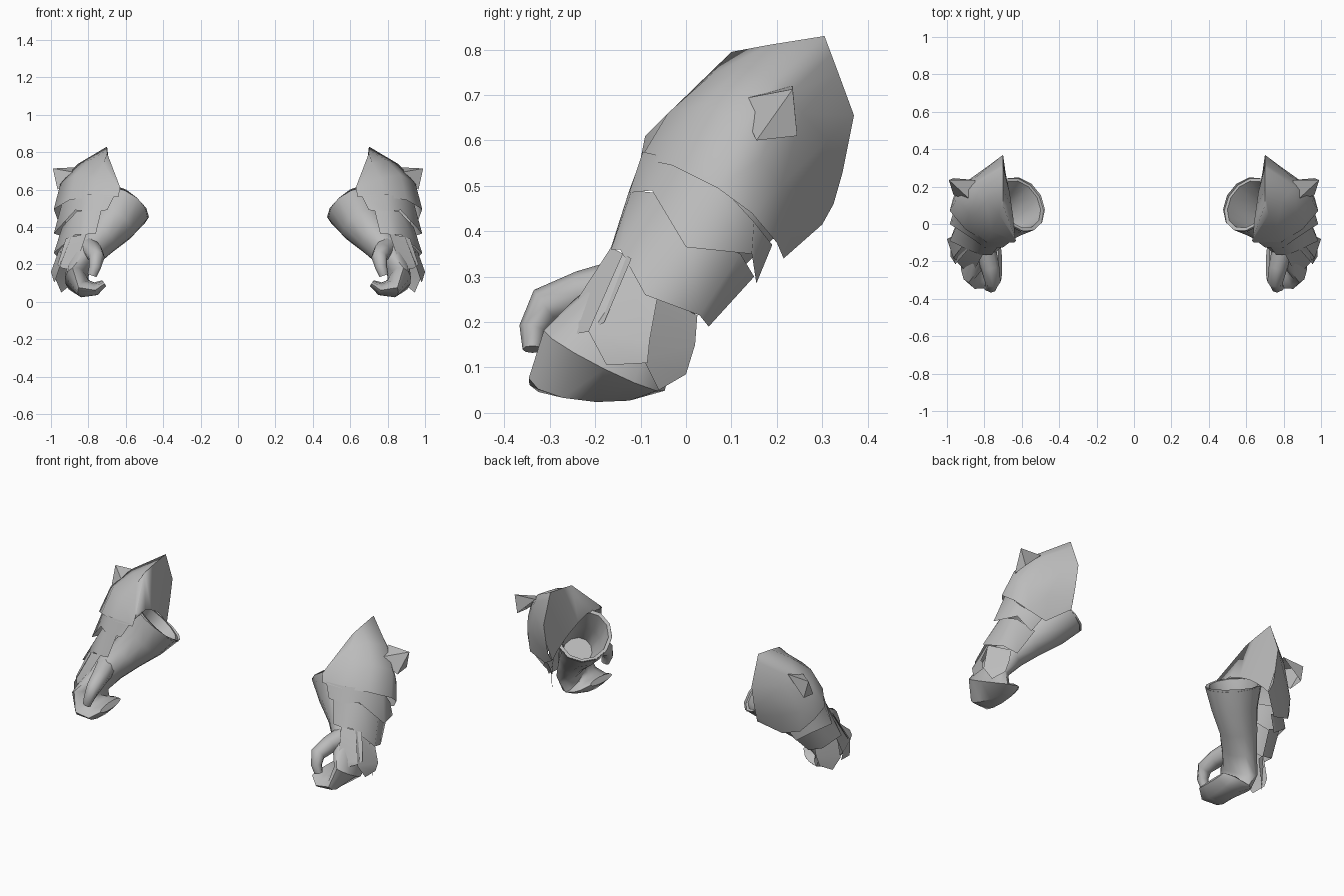
import bpy, bmesh, math
from mathutils import Vector

steel = bpy.data.materials.new("grey_steel")
steel.diffuse_color = (0.5, 0.5, 0.5, 1)


def finish(name, bm, angle=50):
    """Make a mirrored, smooth shaded object from a bmesh."""
    bmesh.ops.recalc_face_normals(bm, faces=bm.faces[:])
    me = bpy.data.meshes.new(name)
    bm.to_mesh(me)
    bm.free()
    me.materials.append(steel)
    ob = bpy.data.objects.new(name, me)
    bpy.context.collection.objects.link(ob)
    bpy.ops.object.select_all(action='DESELECT')
    ob.select_set(True)
    bpy.context.view_layer.objects.active = ob
    bpy.ops.object.shade_smooth_by_angle(angle=math.radians(angle))
    mod = ob.modifiers.new("other_hand", 'MIRROR')
    mod.use_mirror_merge = False
    return ob


def sheet(name, rows):
    """Skin rows of points into a plate."""
    bm = bmesh.new()
    grid = [[bm.verts.new(p) for p in row] for row in rows]
    for a, b in zip(grid, grid[1:]):
        for i in range(len(a) - 1):
            bm.faces.new((a[i], a[i + 1], b[i + 1], b[i]))
    return finish(name, bm, 100)


def tube(name, rings, width_dir, end_dir=None, sides=12, cap=True, axis=None):
    """Sweep ellipses (x, y, z, half thickness, half width) along a path."""
    bm = bmesh.new()
    cs = [Vector(r[:3]) for r in rings]
    loops = []
    for i, r in enumerate(rings):
        t = axis or (cs[min(i + 1, len(cs) - 1)] - cs[max(i - 1, 0)])
        t = t.normalized()
        w = width_dir.lerp(end_dir or width_dir, min(1, i / 6))
        w = (w - w.dot(t) * t).normalized()
        e = w.cross(t)
        loops.append([bm.verts.new(cs[i] + e * r[3] * math.cos(a) + w * r[4] * math.sin(a))
                      for a in (2 * math.pi * k / sides for k in range(sides))])
    for a, b in zip(loops, loops[1:]):
        for k in range(sides):
            n = (k + 1) % sides
            bm.faces.new((a[k], a[n], b[n], b[k]))
    if cap:
        bm.faces.new(loops[-1])
    return finish(name, bm)


# Glove: open cuff, wrist, back of hand, curled fingers
across = Vector((0, 0.88, -0.4))
tube("glove", [
    (.61, .105, .515, .15, .165), (.665, .05, .42, .125, .13),
    (.74, -.01, .335, .10, .11), (.805, -.08, .26, .085, .105),
    (.855, -.14, .18, .065, .13), (.865, -.18, .115, .06, .15),
    (.82, -.20, .07, .05, .15), (.76, -.205, .07, .035, .14),
    (.715, -.205, .10, .018, .10)], across, Vector((0, 1, .05)))

# Rolled rim and inside of the cuff
tube("cuff_lining", [
    (.61, .105, .515, .15, .165), (.61, .105, .515, .13, .145),
    (.665, .05, .42, .105, .11), (.74, -.01, .335, .08, .09)],
    across, axis=Vector((.51, -.47, -.71)))

# Thumb hooking down in front of the fingers
tube("thumb", [
    (.80, -.12, .285, .06, .06), (.77, -.23, .265, .048, .05),
    (.755, -.31, .237, .042, .042), (.765, -.338, .185, .03, .032),
    (.78, -.338, .14, .022, .025)], Vector((1, 0, 0)), sides=8)

# Large elbow plate: lower lip, body, shoulder, crest, inner wall
sheet("elbow_plate", [
    [(.64, -.10, .56), (.78, -.10, .56), (.90, -.03, .545), (.985, .07, .495),
     (.965, .145, .44), (.91, .20, .375), (.80, .215, .34), (.69, .30, .415)],
    [(.63, -.09, .61), (.76, -.04, .66), (.87, .04, .68), (.95, .13, .63),
     (.95, .165, .56), (.92, .21, .50), (.82, .26, .47), (.70, .325, .46)],
    [(.632, -.085, .615), (.72, .05, .74), (.79, .12, .76), (.86, .20, .735),
     (.86, .225, .70), (.84, .255, .66), (.78, .31, .60), (.70, .345, .53)],
    [(.635, -.075, .625), (.70, .10, .795), (.70, .18, .81), (.70, .305, .83),
     (.70, .32, .79), (.70, .335, .75), (.70, .37, .655), (.70, .345, .53)],
    [(.635, -.085, .60), (.645, .03, .61), (.655, .10, .58), (.665, .17, .54),
     (.67, .195, .52), (.675, .22, .50), (.685, .26, .46), (.69, .30, .415)]])

# Spike on the elbow plate
bm = bmesh.new()
base = [bm.verts.new(p) for p in
        [(.86, .115, .69), (.965, .155, .60), (.965, .245, .61), (.85, .235, .72)]]
tip = bm.verts.new((.99, .235, .713))
for i in range(4):
    bm.faces.new((base[i], base[(i + 1) % 4], tip))
finish("elbow_spike", bm, 20)

# Overlapping forearm bands
sheet("upper_band", [
    [(.66, -.095, .57), (.79, -.095, .575), (.87, -.03, .56), (.94, .05, .53),
     (.92, .15, .42), (.80, .19, .37)],
    [(.70, -.125, .49), (.80, -.125, .485), (.87, -.075, .49), (.985, 0, .365),
     (.94, .145, .35), (.85, .155, .285)]])
sheet("lower_band", [
    [(.73, -.125, .49), (.80, -.12, .49), (.86, -.07, .485), (.94, .01, .40),
     (.92, .12, .35), (.82, .15, .30)],
    [(.76, -.165, .365), (.82, -.165, .36), (.87, -.145, .36), (.985, -.09, .26),
     (.94, .03, .215), (.86, .05, .19)]])

# Pointed flaps over the back of the hand
flaps = {
    "front_flap": [(.81, -.165, .365), (.92, -.12, .34), (.865, -.272, .20),
                   (.965, -.18, .20), (.89, -.265, .17), (.94, -.21, .18)],
    "middle_flap": [(.89, -.14, .35), (.96, -.06, .27), (.955, -.215, .18),
                    (1.0, -.08, .16), (.98, -.175, .105), (.985, -.085, .11)],
    "rear_flap": [(.95, -.09, .27), (.88, .025, .215), (.975, -.095, .12),
                  (.89, .02, .15), (.945, -.06, .05), (.90, 0, .085)],
}
for name, p in flaps.items():
    sheet(name, [p[0:2], p[2:4], p[4:6]])
